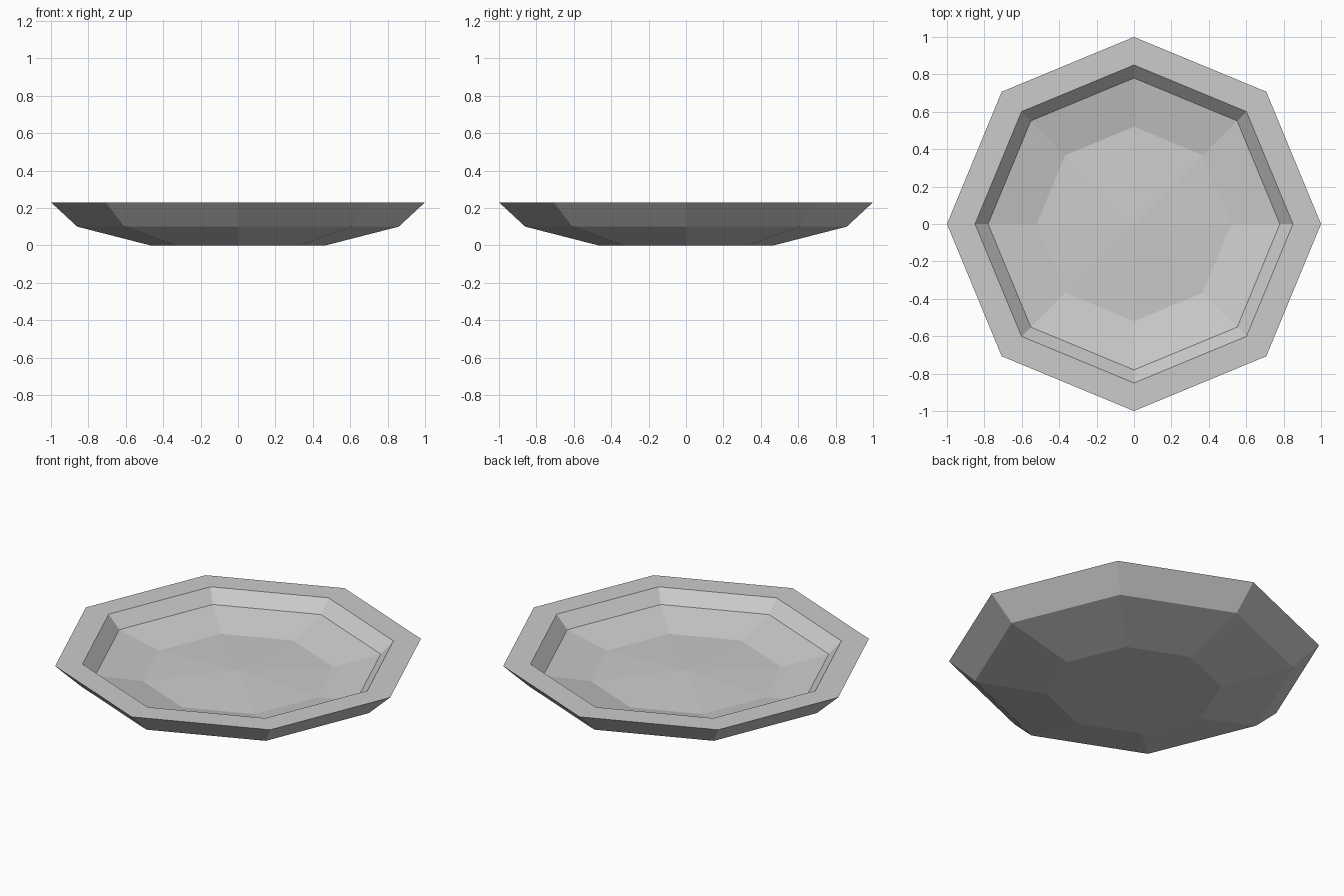
import bpy
import bmesh
from math import cos, sin, tau

cube = bpy.data.objects.get("Cube")
if cube:
    bpy.data.objects.remove(cube, do_unlink=True)

SIDES = 8

# Plain grey material
grey = bpy.data.materials.new("plain_grey")
grey.use_nodes = True
colour = (0.6, 0.6, 0.6, 1)
grey.diffuse_color = colour
grey.node_tree.nodes["Principled BSDF"].inputs["Base Color"].default_value = colour

# Profile as (radius, height): underside, rim, inner wall, sloping floor
profile = [(0.47, 0), (0.86, 0.10), (1, 0.23),
           (0.85, 0.23), (0.78, 0.157), (0.52, 0.102)]
CENTRE_HEIGHT = 0.125

bm = bmesh.new()
rings = [[bm.verts.new((r * cos(tau * i / SIDES), r * sin(tau * i / SIDES), z))
          for i in range(SIDES)] for r, z in profile]

# Walls between neighbouring rings
for low, high in zip(rings, rings[1:]):
    for i in range(SIDES):
        j = (i + 1) % SIDES
        bm.faces.new((low[i], low[j], high[j], high[i]))

# Flat base and slightly raised centre of the floor
bm.faces.new(rings[0][::-1])
centre = bm.verts.new((0, 0, CENTRE_HEIGHT))
for i in range(SIDES):
    bm.faces.new((rings[-1][i], rings[-1][(i + 1) % SIDES], centre))
bmesh.ops.recalc_face_normals(bm, faces=bm.faces)

mesh = bpy.data.meshes.new("octagonal_plate")
bm.to_mesh(mesh)
bm.free()
mesh.materials.append(grey)
plate = bpy.data.objects.new("octagonal_plate", mesh)
bpy.context.collection.objects.link(plate)
